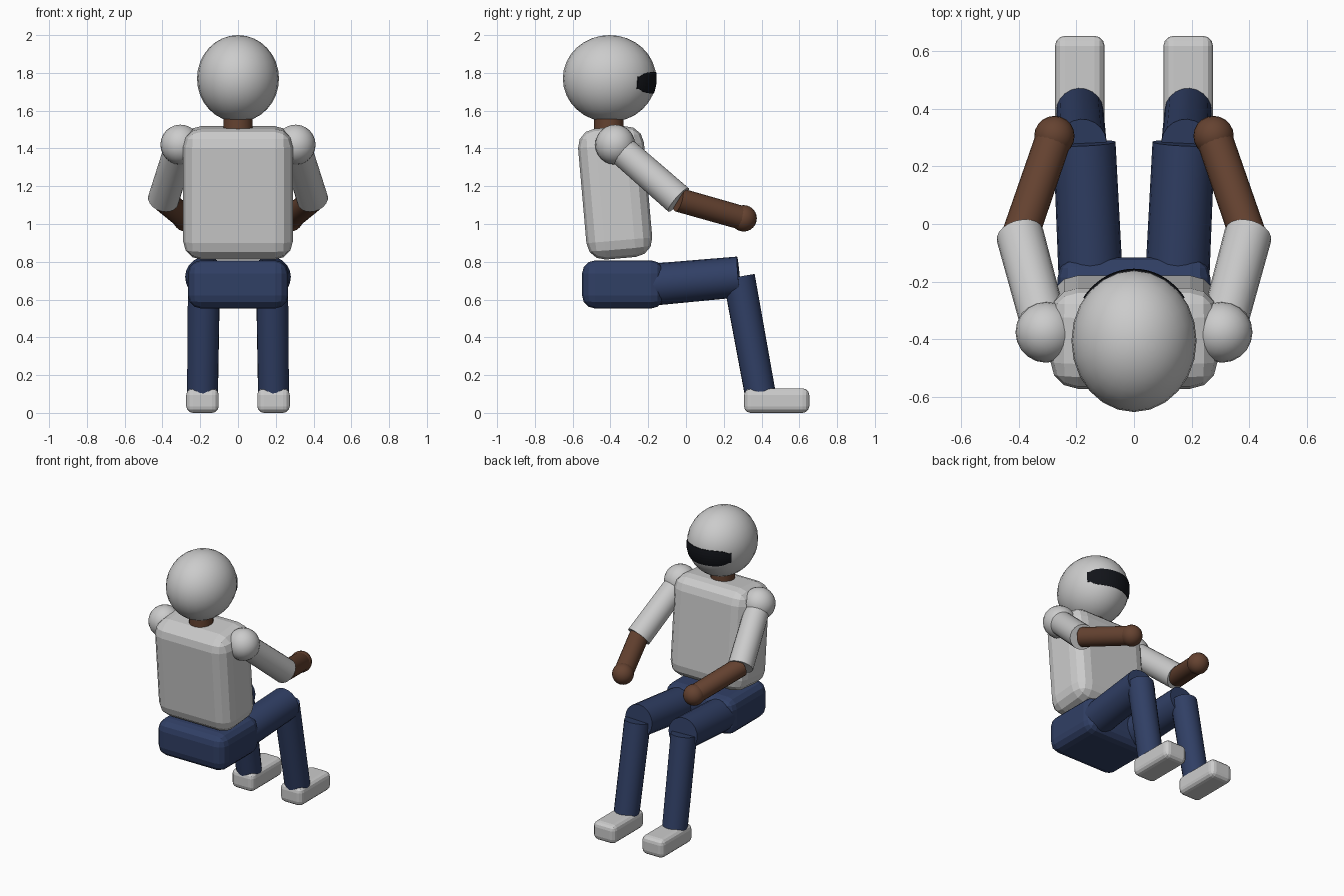
import bpy, bmesh, math
from mathutils import Vector

if "Cube" in bpy.data.objects:
    bpy.data.objects.remove(bpy.data.objects["Cube"])


def material(name, rgb):
    m = bpy.data.materials.new(name)
    m.diffuse_color = (*rgb, 1)
    m.use_nodes = True
    m.node_tree.nodes["Principled BSDF"].inputs["Base Color"].default_value = m.diffuse_color
    return m


SKIN = material("brown", (0.13, 0.055, 0.03))
NAVY = material("navy", (0.03, 0.05, 0.13))
BLACK = material("black", (0.006, 0.007, 0.01))


def finish(name, mat=None, smooth=True):
    ob = bpy.context.object
    ob.name = name
    if mat:
        ob.data.materials.append(mat)
    if smooth:
        bpy.ops.object.shade_smooth_by_angle(angle=math.radians(35))
    return ob


def rounded_box(name, loc, size, bevel, segments, mat=None, tilt=0):
    bpy.ops.mesh.primitive_cube_add(size=1, location=loc)
    bpy.context.object.scale = size
    bpy.ops.object.transform_apply(location=False, rotation=False, scale=True)
    ob = finish(name, mat, smooth=False)
    ob.rotation_euler.x = math.radians(tilt)
    mod = ob.modifiers.new("Round", 'BEVEL')
    mod.width, mod.segments = bevel, segments
    return ob


def ball(name, loc, radii, mat=None, seg=24, rings=16):
    bpy.ops.mesh.primitive_uv_sphere_add(segments=seg, ring_count=rings, radius=1, location=loc)
    bpy.context.object.scale = radii
    bpy.ops.object.transform_apply(location=False, rotation=False, scale=True)
    return finish(name, mat)


def limb(name, a, b, r1, r2, mat=None, sides=20):
    a, b = Vector(a), Vector(b)
    bpy.ops.mesh.primitive_cone_add(vertices=sides, radius1=r1, radius2=r2,
                                    depth=(b - a).length, location=(a + b) / 2)
    bpy.context.object.rotation_euler = (b - a).to_track_quat('Z', 'Y').to_euler()
    return finish(name, mat)


# Head, neck, torso and hips
HEAD, RADII = (0, -0.405, 1.77), (0.217, 0.247, 0.23)
ball("head", HEAD, RADII)
limb("neck", (0, -0.408, 1.46), (0, -0.408, 1.6), 0.078, 0.078, SKIN)
rounded_box("torso", (0, -0.375, 1.165), (0.58, 0.35, 0.695), 0.095, 3, tilt=5)
rounded_box("hips", (0, -0.333, 0.68), (0.53, 0.435, 0.255), 0.07, 3, NAVY)

# Visor: rounded band wrapped on the front of the head
bm = bmesh.new()
bmesh.ops.create_grid(bm, x_segments=24, y_segments=6, size=1)
for v in bm.verts:
    u, w = v.co.x, v.co.y
    half = 0.057 * max(0.35, (1 - abs(u) ** 5)) ** 0.5
    z = -0.022 + w * half
    ring = math.sqrt(1 - (z / RADII[2]) ** 2)
    a = u * math.radians(53)
    v.co = (HEAD[0] + (RADII[0] + 0.003) * ring * math.sin(a),
            HEAD[1] + (RADII[1] + 0.003) * ring * math.cos(a), HEAD[2] + z)
mesh = bpy.data.meshes.new("visor")
bmesh.ops.reverse_faces(bm, faces=bm.faces[:])
bm.normal_update()
if sum(f.normal.y for f in bm.faces) < 0:
    bmesh.ops.reverse_faces(bm, faces=bm.faces[:])
bm.to_mesh(mesh)
bm.free()
visor = bpy.data.objects.new("visor", mesh)
bpy.context.collection.objects.link(visor)
mesh.materials.append(BLACK)
solid = visor.modifiers.new("Thickness", 'SOLIDIFY')
solid.thickness, solid.offset = 0.012, -1

# Arms and legs on both sides
for side, s in (("left", -1), ("right", 1)):
    shoulder = (s * 0.305, -0.375, 1.42)
    elbow = (s * 0.395, -0.04, 1.128)
    hand = (s * 0.276, 0.305, 1.03)
    ball(side + "_shoulder", shoulder, (0.106,) * 3, None, 20, 12)
    limb(side + "_upper_arm", shoulder, elbow, 0.08, 0.083)
    limb(side + "_forearm", elbow, hand, 0.064, 0.063, SKIN)
    ball(side + "_hand", hand, (0.07,) * 3, SKIN, 20, 12)
    limb(side + "_thigh", (s * 0.145, -0.3, 0.668), (s * 0.172, 0.28, 0.72), 0.112, 0.108, NAVY)
    limb(side + "_shin", (s * 0.18, 0.28, 0.72), (s * 0.188, 0.395, 0.09), 0.085, 0.082, NAVY)
    rounded_box(side + "_shoe", (s * 0.188, 0.48, 0.065), (0.172, 0.345, 0.13), 0.035, 3)
